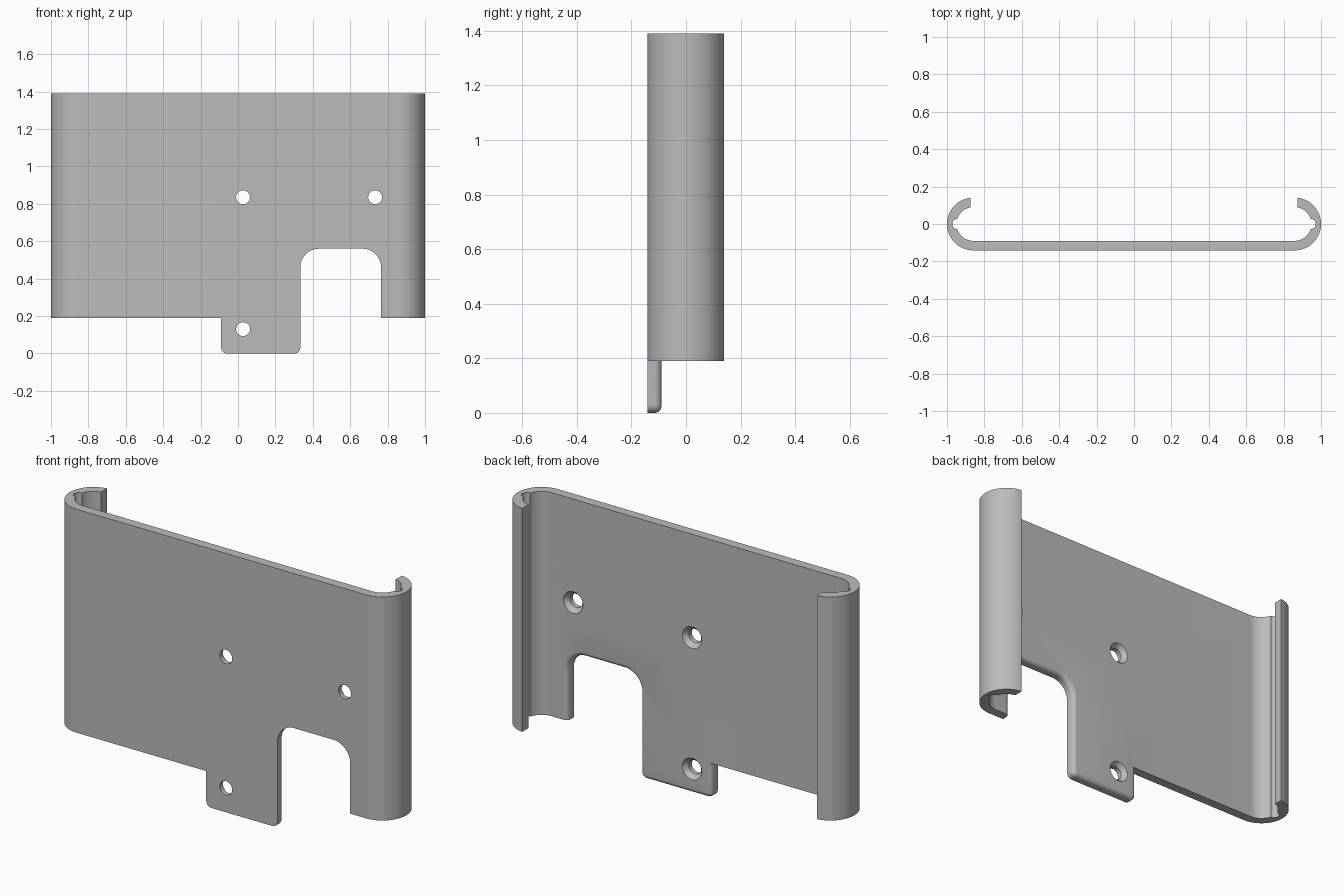
import bpy, bmesh
from math import sin, cos, pi, radians, acos, asin

if "Cube" in bpy.data.objects:
    bpy.data.objects.remove(bpy.data.objects["Cube"], do_unlink=True)

R_OUT, R_IN, RAIL_X, LIP_X = 0.141, 0.09, 0.859, 0.875
TOP, SHOULDER = 1.39, 0.19
FILLET = 0.024
BACK = -R_IN

grey = bpy.data.materials.new("plain grey")
grey.use_nodes = True
grey.diffuse_color = (0.5, 0.5, 0.5, 1)
grey.node_tree.nodes["Principled BSDF"].inputs["Base Color"].default_value = (0.5, 0.5, 0.5, 1)


def arc(cx, cy, r, a0, a1, n):
    return [(cx + r * cos(a0 + (a1 - a0) * i / n), cy + r * sin(a0 + (a1 - a0) * i / n))
            for i in range(n + 1)]


def loft(name, layers):
    """Closed solid through matching rings of 3D points."""
    bm = bmesh.new()
    rings = [[bm.verts.new(p) for p in layer] for layer in layers]
    n = len(rings[0])
    for a, b in zip(rings, rings[1:]):
        for i in range(n):
            j = (i + 1) % n
            bm.faces.new((a[i], a[j], b[j], b[i]))
    bm.faces.new(rings[0])
    bm.faces.new(rings[-1])
    bmesh.ops.recalc_face_normals(bm, faces=bm.faces)
    mesh = bpy.data.meshes.new(name)
    bm.to_mesh(mesh)
    bm.free()
    obj = bpy.data.objects.new(name, mesh)
    bpy.context.collection.objects.link(obj)
    mesh.materials.append(grey)
    return obj


def apply_cut(target, cutter, operation):
    bpy.context.view_layer.objects.active = target
    mod = target.modifiers.new("cut", "BOOLEAN")
    mod.operation, mod.solver, mod.object = operation, "EXACT", cutter
    bpy.ops.object.modifier_apply(modifier=mod.name)
    bpy.data.objects.remove(cutter, do_unlink=True)


# Bracket cross-section: plate, curled rails and the groove inside each rail
groove_r = 0.027
groove_a = asin(groove_r / R_IN)
groove_x = RAIL_X + R_IN * cos(groove_a)
lip_out, lip_in = acos((LIP_X - RAIL_X) / R_OUT), acos((LIP_X - RAIL_X) / R_IN)
half = (arc(RAIL_X, 0, R_OUT, -pi / 2, lip_out, 40)
        + arc(RAIL_X, 0, R_IN, lip_in, groove_a, 16)
        + arc(groove_x, 0, groove_r, pi / 2, -pi / 2, 12)[1:-1]
        + arc(RAIL_X, 0, R_IN, -groove_a, -pi / 2, 16))
section = half + [(-x, y) for x, y in reversed(half)]
bracket = loft("bracket", [[(x, y, z) for x, y in section] for z in (-0.1, TOP)])


# Front outline with tab and notch; d shrinks the tab and notch rim for the fillet
def outline(d):
    left, right, far = -0.09 + d, 0.333 - d, 0.765 + d
    top, rc, rn = 0.56 + d, 0.03 - d, 0.1 + d
    pts = [(-1.2, 1.6), (-1.2, SHOULDER), (left, SHOULDER)]
    pts += arc(left + rc, d + rc, rc, pi, 1.5 * pi, 8)
    pts += arc(right - rc, d + rc, rc, 1.5 * pi, 2 * pi, 8)
    pts += arc(right + rn, top - rn, rn, pi, pi / 2, 14)
    pts += arc(far - rn, top - rn, rn, pi / 2, 0, 14)
    return pts + [(far, SHOULDER), (1.2, SHOULDER), (1.2, 1.6)]


steps = [(-0.3, 0)]
for i in range(7):
    a = radians(90 * i / 6)
    steps.append((BACK - FILLET + FILLET * sin(a), FILLET * (1 - cos(a))))
steps.append((0.3, FILLET))
apply_cut(bracket, loft("outline_cutter", [[(x, y, z) for x, z in outline(d)] for y, d in steps]),
          "INTERSECT")

# Screw holes, countersunk from the back
for hx, hz in ((0.027, 0.835), (0.733, 0.835), (0.027, 0.13)):
    rings = [[(x, y, z) for x, z in arc(hx, hz, r, 0, 2 * pi, 32)[:-1]]
             for y, r in ((-0.3, 0.037), (-0.115, 0.037), (BACK, 0.058), (-0.05, 0.058))]
    apply_cut(bracket, loft("hole_cutter", rings), "DIFFERENCE")

bpy.ops.object.select_all(action="DESELECT")
bracket.select_set(True)
bpy.context.view_layer.objects.active = bracket
bpy.ops.object.shade_smooth_by_angle(angle=radians(30))
